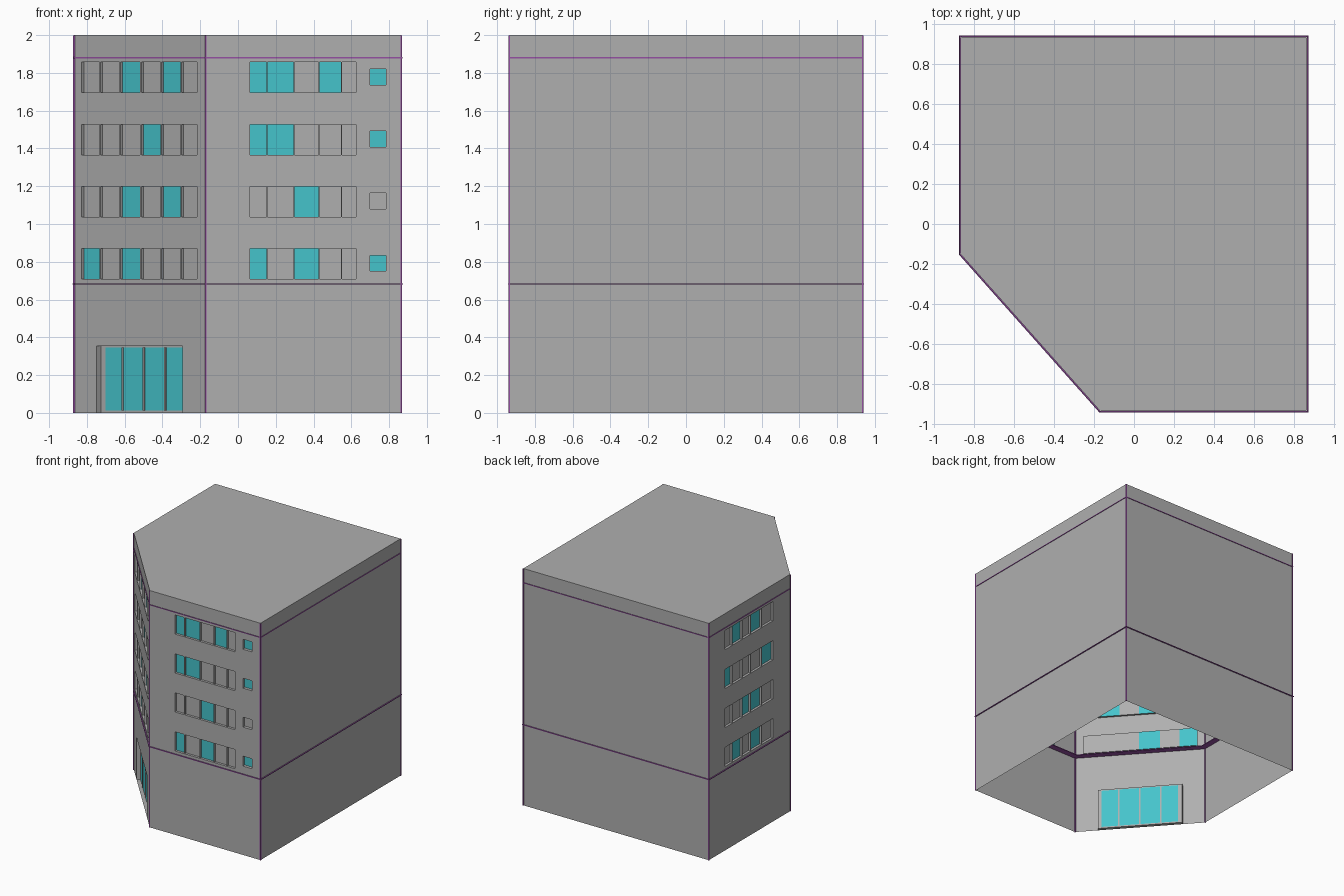
import bpy
from mathutils import Vector

if "Cube" in bpy.data.objects:
    bpy.data.objects.remove(bpy.data.objects["Cube"])

H = 2.0
FOOT = [Vector(p) for p in ((-.868, -.15), (-.17, -.935), (.865, -.935), (.865, .935), (-.868, .935))]
N = len(FOOT)


def material(name, col):
    m = bpy.data.materials.new(name)
    m.diffuse_color = (*col, 1)
    m.use_nodes = True
    m.node_tree.nodes["Principled BSDF"].inputs["Base Color"].default_value = m.diffuse_color
    return m


GREY = material("wall_grey", (.43, .43, .43))
TEAL = material("teal_glass", (.06, .55, .6))
PURPLE = material("purple_trim", (.3, .08, .36))


def make(name, faces, mats=(GREY,)):
    """Object from a list of (corner points, material index)."""
    verts, polys = [], []
    for pts, _ in faces:
        polys.append(list(range(len(verts), len(verts) + len(pts))))
        verts += pts
    me = bpy.data.meshes.new(name)
    me.from_pydata(verts, [], polys)
    for m in mats:
        me.materials.append(m)
    for poly, (_, mi) in zip(me.polygons, faces):
        poly.material_index = mi
    ob = bpy.data.objects.new(name, me)
    bpy.context.collection.objects.link(ob)
    return ob


class Wall:
    """A footprint side; points are given by position s (x, or -y on the left side), height, depth inward."""

    def __init__(self, i):
        self.a, self.b = FOOT[i], FOOT[(i + 1) % N]
        d = (self.b - self.a).normalized()
        self.inward = Vector((-d.y, d.x))
        along_x = abs(d.x) > .1
        self.s0, self.s1 = (self.a.x, self.b.x) if along_x else (-self.a.y, -self.b.y)

    def pt(self, s, z, d=0):
        t = (s - self.s0) / (self.s1 - self.s0)
        p = self.a.lerp(self.b, t) + self.inward * d
        return (p.x, p.y, z)

    def quad(self, x0, x1, z0, z1, d=0, mi=0):
        return ([self.pt(x0, z0, d), self.pt(x1, z0, d), self.pt(x1, z1, d), self.pt(x0, z1, d)], mi)

    def skin(self, holes):
        xs = sorted({self.s0, self.s1, *[v for h in holes for v in h[:2]]})
        zs = sorted({0, H, *[v for h in holes for v in h[2:]]})
        out = []
        for x0, x1 in zip(xs, xs[1:]):
            for z0, z1 in zip(zs, zs[1:]):
                cx, cz = (x0 + x1) / 2, (z0 + z1) / 2
                if not any(h[0] < cx < h[1] and h[2] < cz < h[3] for h in holes):
                    out.append(self.quad(x0, x1, z0, z1))
        return out

    def reveal(self, x0, x1, z0, z1, d):
        c = [(x0, z0), (x1, z0), (x1, z1), (x0, z1)]
        return [([self.pt(*p), self.pt(*q), self.pt(*q, d), self.pt(*p, d)], 0)
                for p, q in zip(c, c[1:] + c[:1])]

    def bar(self, x0, x1, z0, z1, d0, d1):
        c = [(x0, z0), (x0, z1), (x1, z1), (x1, z0)]
        sides = [([self.pt(*p, d0), self.pt(*q, d0), self.pt(*q, d1), self.pt(*p, d1)], 0)
                 for p, q in zip(c, c[1:] + c[:1])]
        return sides + [self.quad(x0, x1, z0, z1, d0)]


def window_strip(wall, xs, z0, z1, lit, depth=.017):
    """Recess with coplanar panes behind thin mullions."""
    faces = wall.reveal(xs[0], xs[-1], z0, z1, depth)
    for k, (x0, x1) in enumerate(zip(xs, xs[1:])):
        faces.append(wall.quad(x0, x1, z0, z1, depth, int(k in lit)))
    for x in xs[1:-1]:
        faces += wall.bar(x - .003, x + .003, z0, z1, .002, depth)
    return faces


corner, front, left = Wall(0), Wall(1), Wall(4)
DOOR = (-.748, -.295, 0, .355)
holes = {corner: [DOOR], front: [], left: []}

# Window columns: wall, mullion positions, lit panes per floor, sill offset, height, depth
COLUMNS = {
    "corner_windows": (corner, [-.828, -.733, -.627, -.516, -.41, -.303, -.217],
                       [(0, 2), (2, 4), (3,), (2, 4)], 0, .162, .017),
    "front_windows": (front, [.064, .153, .296, .428, .547, .625],
                      [(0, 2), (2,), (0, 1), (0, 1, 3)], 0, .162, .02),
    "small_window": (front, [.7, .784], [(0,), (), (0,), (0,)], .042, .084, .025),
    "left_windows": (left, [-.72, -.62, -.487, -.373, -.227, -.08],
                     [(1, 3), (2, 3), (0, 4), (1, 3)], 0, .162, .02),
}
for name, (wall, xs, lit, sill, h, depth) in COLUMNS.items():
    for k in range(4):
        z = .708 + .329 * k + sill
        make(f"{name}_{k}", window_strip(wall, xs, z, z + h, lit[k], depth), (GREY, TEAL))
        holes[wall].append((xs[0], xs[-1], z, z + h))

# Entrance: recessed frame with four glass leaves
x0, x1, z0, z1 = DOOR
D = .03
edges = [-.728, -.632, -.519, -.406, -.31]
door = corner.reveal(*DOOR, D)
door += [corner.quad(x0, edges[0], z0, z1, D), corner.quad(edges[-1], x1, z0, z1, D),
         corner.quad(edges[0], edges[-1], 0, .012, D), corner.quad(edges[0], edges[-1], .345, z1, D)]
for a, b in zip(edges, edges[1:]):
    door.append(corner.quad(a + .004, b - .004, .012, .345, D, 1))
for e in edges:
    door.append(corner.quad(e - .004, e + .004, .012, .345, D - .001))
for e in edges[1:-1]:
    door += corner.bar(e - .004, e + .004, .012, .345, D - .006, D)
make("entrance_door", door, (GREY, TEAL))

# Outer walls (open below) and flat roof
shell = [f for wall, hs in holes.items() for f in wall.skin(hs)]
for i in (2, 3):
    a, b = FOOT[i], FOOT[i + 1]
    shell.append(([(*a, 0), (*b, 0), (*b, H), (*a, H)], 0))
make("walls", shell)
make("roof", [([(*p, H) for p in FOOT], 0)])


def offset(d):
    """Footprint moved outward by d with mitred corners."""
    out = []
    for i, p in enumerate(FOOT):
        e1, e2 = (p - FOOT[i - 1]).normalized(), (FOOT[(i + 1) % N] - p).normalized()
        n1, n2 = Vector((e1.y, -e1.x)), Vector((e2.y, -e2.x))
        out.append(p + (n1 + n2) * d / (1 + n1.dot(n2)))
    return out


# Horizontal trim bands running through the walls
for name, z, out in (("lower_band", .682, .008), ("upper_band", 1.88, .005)):
    o, n = offset(out), offset(-.05)
    lo, hi = z - .003, z + .003
    faces = []
    for i in range(N):
        j = (i + 1) % N
        ring = [(o, lo), (o, hi), (n, hi), (n, lo)]
        for (p, za), (q, zb) in zip(ring, ring[1:] + ring[:1]):
            faces.append(([(*p[i], za), (*p[j], za), (*q[j], zb), (*q[i], zb)], 0))
    make(name, faces, (PURPLE,))

# Vertical trim strips on the corners
for i, p in enumerate(FOOT):
    bpy.ops.mesh.primitive_cube_add(size=1, location=(p.x, p.y, H / 2 - .001))
    ob = bpy.context.object
    ob.name = f"corner_strip_{i}"
    ob.scale = (.009, .009, H - .002)
    ob.data.materials.append(PURPLE)
